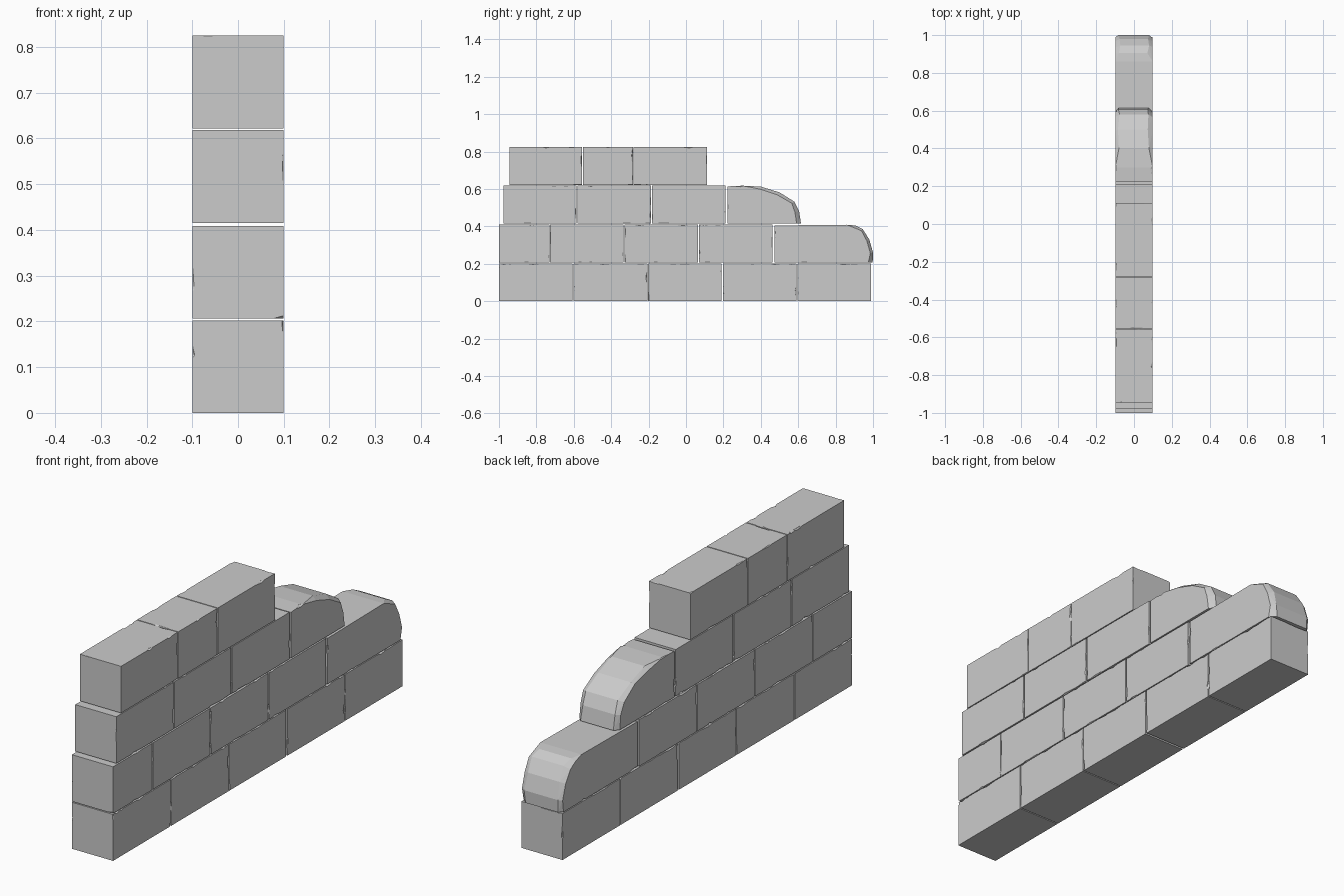
import bpy, bmesh, random
from mathutils import Vector

if "Cube" in bpy.data.objects:
    bpy.data.objects.remove(bpy.data.objects["Cube"])

random.seed(7)
HALF = 0.099  # half of the wall thickness

# rows: bottom z, top z, list of (y start, y end)
ROWS = [
    (0.0, 0.202, [(-1.0, -0.606), (-0.601, -0.207), (-0.202, 0.19), (0.199, 0.59), (0.595, 0.99)]),
    (0.206, 0.409, [(-1.0, -0.731), (-0.727, -0.333), (-0.329, 0.064), (0.07, 0.463)]),
    (0.415, 0.618, [(-0.977, -0.586), (-0.579, -0.188), (-0.182, 0.212)]),
    (0.622, 0.825, [(-0.945, -0.556), (-0.552, -0.284), (-0.28, 0.112)]),
]


def mesh_object(name, bm):
    bmesh.ops.recalc_face_normals(bm, faces=bm.faces[:])
    me = bpy.data.meshes.new(name)
    bm.to_mesh(me)
    bm.free()
    ob = bpy.data.objects.new(name, me)
    bpy.context.collection.objects.link(ob)
    return ob


def add_chip(bm, axis, pos, length, r):
    """Jittered faceted lump lying along an edge."""
    new = bmesh.ops.create_icosphere(bm, subdivisions=1, radius=1.0)["verts"]
    size = Vector((r, r, r))
    size[axis] = length
    for v in new:
        k = random.uniform(0.8, 1.15)
        v.co = Vector([pos[i] + v.co[i] * k * size[i] for i in range(3)])


def chip_stone(ob, lo, hi, long_edges=5, short_edges=5, right_end=True):
    """Break small flakes out of the edges of a stone."""
    bm = bmesh.new()
    counts = [(1, long_edges), (2, short_edges - 2), (0, 2)]
    for axis, n in counts:
        for i in range(n):
            r = random.uniform(0.010, 0.024)
            pos = Vector((0, 0, 0))
            for k in range(3):
                if k == axis:
                    pos[k] = random.uniform(lo[k], hi[k])
                    continue
                top = random.random() < 0.5 if k != 0 else i % 2 == 0
                if k == 1 and not right_end:
                    top = False
                if k == 2 and lo[2] == 0:      # keep the footing flat
                    top = True
                pos[k] = (hi[k] + 0.45 * r) if top else (lo[k] - 0.45 * r)
            add_chip(bm, axis, pos, random.uniform(0.025, 0.07), r)
    cutter = mesh_object("chip_cutter", bm)
    cutter.hide_render = True
    mod = ob.modifiers.new("chips", "BOOLEAN")
    mod.operation = "DIFFERENCE"
    mod.solver = "EXACT"
    mod.use_self = True
    mod.object = cutter
    # bake the result and discard the cutter
    dg = bpy.context.evaluated_depsgraph_get()
    dg.update()
    baked = bpy.data.meshes.new_from_object(ob.evaluated_get(dg))
    ob.modifiers.clear()
    ob.data = baked
    bpy.data.objects.remove(cutter)


# rectangular stones
for r, (z0, z1, spans) in enumerate(ROWS):
    for c, (y0, y1) in enumerate(spans):
        lo, hi = Vector((-HALF, y0, z0)), Vector((HALF, y1, z1))
        bm = bmesh.new()
        bmesh.ops.create_cube(bm, size=1.0)
        for v in bm.verts:
            v.co = Vector([(lo[i] + hi[i]) / 2 + v.co[i] * (hi[i] - lo[i]) for i in range(3)])
        stone = mesh_object(f"stone_row{r + 1}_{c + 1}", bm)
        chip_stone(stone, lo, hi, 6 if y1 - y0 > 0.3 else 4, 5)


def worn_stone(name, y0, z0, z1, outer, inset):
    """Stone with a rounded end: hull of a full profile and shrunken side profiles."""
    bm = bmesh.new()
    base = [(y0, z0), (y0, z1 - 0.004)]
    for s in (-1, 1):
        for y, z in base:
            bm.verts.new((s * HALF, y, z))
        for i, (y, z) in enumerate(outer):
            j = random.uniform(0.5, 1.0)
            bm.verts.new((s * (HALF - 0.028 * j), y, z))
            dy = inset * j * i / (len(outer) - 1)
            dz = inset * 0.8 * j * (1 - i / (len(outer) - 1)) * min(i, 1)
            bm.verts.new((s * HALF, y - dy, max(z0, z - dz)))
    hull = bmesh.ops.convex_hull(bm, input=bm.verts[:])
    loose = {v for v in hull["geom_interior"] + hull["geom_unused"]
             if isinstance(v, bmesh.types.BMVert)}
    bmesh.ops.delete(bm, geom=list(loose), context="VERTS")
    ob = mesh_object(name, bm)
    chip_stone(ob, Vector((-HALF, y0, z0)), Vector((HALF, outer[0][0], z1)), 4, 4, False)


# worn stones at the stepped end
worn_stone("worn_stone_upper", 0.222, 0.415, 0.618,
           [(0.30, 0.618), (0.40, 0.613), (0.50, 0.582), (0.58, 0.532), (0.605, 0.48), (0.615, 0.415)], 0.03)
worn_stone("worn_stone_lower", 0.474, 0.206, 0.409,
           [(0.86, 0.409), (0.905, 0.405), (0.945, 0.385), (0.98, 0.33), (1.0, 0.26), (0.998, 0.206)], 0.025)
